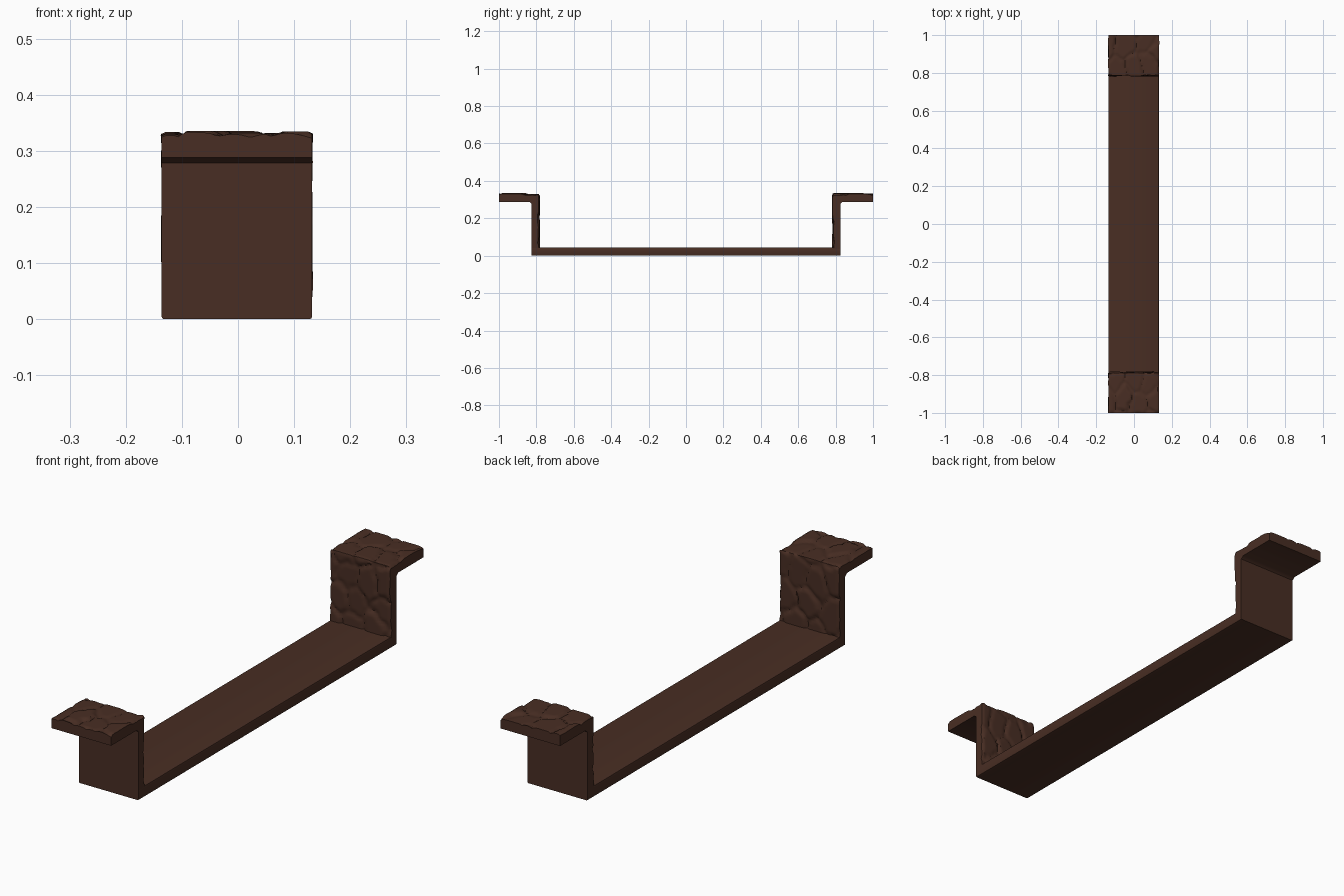
import bpy, bmesh, random
from mathutils import Vector, noise

if "Cube" in bpy.data.objects:
    bpy.data.objects.remove(bpy.data.objects["Cube"])

brown = bpy.data.materials.new("dark brown earth")
brown.diffuse_color = (0.066, 0.027, 0.017, 1)
brown.use_nodes = True
brown.node_tree.nodes["Principled BSDF"].inputs["Base Color"].default_value = brown.diffuse_color
X0, X1 = -0.136, 0.132


def finish(bm, name, angle):
    bmesh.ops.recalc_face_normals(bm, faces=bm.faces)
    me = bpy.data.meshes.new(name)
    bm.to_mesh(me)
    bm.free()
    ob = bpy.data.objects.new(name, me)
    bpy.context.collection.objects.link(ob)
    me.materials.append(brown)
    bpy.ops.object.select_all(action='DESELECT')
    ob.select_set(True)
    bpy.context.view_layer.objects.active = ob
    bpy.ops.object.shade_smooth_by_angle(angle=angle)
    return ob


def stone_height(u, v, cells):
    # chunky stones: each cell has its own level, with a crack at its border
    p = Vector((u, v * 0.75)) + 0.012 * Vector((noise.noise((u * 25, v * 25, 3)),
                                                noise.noise((u * 25, v * 25, 9))))
    near = sorted(((p - c).length, h) for c, h in cells)
    edge = min(1, (near[1][0] - near[0][0]) / 0.022)
    return -0.007 + (0.008 + near[0][1]) * edge ** 0.6


def bank(name, side, seed):
    # L shaped rocky bank: rough inner wall and rough ledge top, flat outside
    rng = random.Random(seed)
    cells = [(Vector((X0 + 0.09 * (i + 0.5 * (j % 2)) + rng.uniform(-.025, .025),
                      0.085 * j + rng.uniform(-.03, .03))), rng.uniform(-.003, .004))
             for i in range(4) for j in range(6)]
    wall_n, top_n, cols = 34, 24, 36
    zb, zt, yi = 0.035, 0.331, 0.785
    path = [(yi, zb + (zt - zb) * k / wall_n, -1, 0) for k in range(wall_n)]
    path += [(yi + 0.002, zt - 0.001, -0.7, 0.7)]
    path += [(yi + (1 - yi) * k / top_n, zt, 0, 1) for k in range(1, top_n + 1)]
    bm = bmesh.new()
    rings = []
    for c in range(cols + 1):
        x = X0 + (X1 - X0) * c / cols
        ring, v, prev = [], 0, path[0]
        for y, z, ny, nz in path:
            v += abs(y - prev[0]) + abs(z - prev[1])
            prev = (y, z)
            h = stone_height(x, v, cells)
            xx = x
            if c in (0, cols):  # worn side edges
                h -= 0.004
                xx += 0.003 * noise.noise((v * 18, seed, c))
            yy = min(y + ny * h, 1)
            ring.append(bm.verts.new((xx, side * yy, z + nz * h)))
        for y, z in ((1, 0.288), (0.838, 0.288), (0.825, 0.278), (0.825, zb)):
            ring.append(bm.verts.new((x, side * y, z)))
        rings.append(ring)
    n = len(rings[0])
    for a, b in zip(rings, rings[1:]):
        for k in range(n):
            bm.faces.new((a[k], a[(k + 1) % n], b[(k + 1) % n], b[k]))
    bm.faces.new(rings[0])
    bm.faces.new(rings[-1])
    return finish(bm, name, 0.7)


bank("front_bank", -1, 4)
bank("back_bank", 1, 11)

# channel floor: long slab with softened long edges
bm = bmesh.new()
bmesh.ops.create_cube(bm, size=1)
for v in bm.verts:
    v.co = ((X0 if v.co.x < 0 else X1), v.co.y * 1.65, (v.co.z + 0.5) * 0.043 + 0.001 * (v.co.z > 0))
edges = [e for e in bm.edges if abs(e.verts[0].co.y - e.verts[1].co.y) > 1]
bmesh.ops.bevel(bm, geom=edges, offset=0.004, segments=2, affect='EDGES', profile=0.5)
finish(bm, "channel_floor", 0.6)
